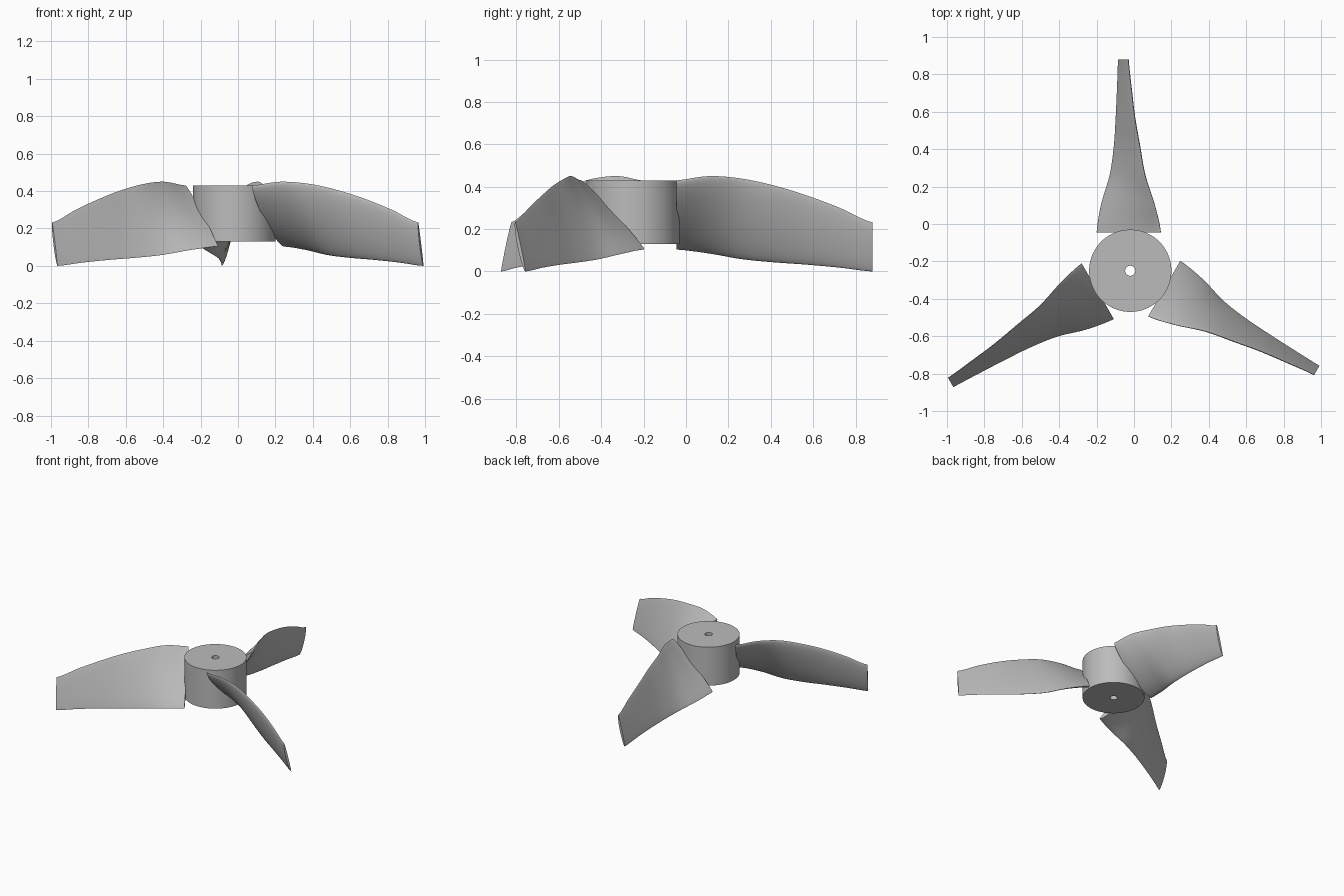
import bpy, bmesh, math
from mathutils import Matrix, Vector

cube = bpy.data.objects.get("Cube")
if cube:
    bpy.data.objects.remove(cube, do_unlink=True)

GREY = (0.5, 0.5, 0.5, 1)
grey = bpy.data.materials.new("plain_grey")
grey.use_nodes = True
grey.diffuse_color = GREY
grey.node_tree.nodes["Principled BSDF"].inputs["Base Color"].default_value = GREY

HUB = Vector((-0.02, -0.25, 0))


def finish(name, bm, matrix):
    bmesh.ops.recalc_face_normals(bm, faces=bm.faces)
    mesh = bpy.data.meshes.new(name)
    bm.to_mesh(mesh)
    bm.free()
    mesh.materials.append(grey)
    obj = bpy.data.objects.new(name, mesh)
    obj.matrix_world = matrix
    bpy.context.collection.objects.link(obj)
    bpy.ops.object.select_all(action='DESELECT')
    obj.select_set(True)
    bpy.context.view_layer.objects.active = obj
    bpy.ops.object.shade_smooth_by_angle(angle=math.radians(35))


def bridge(bm, a, b):
    for i in range(len(a)):
        j = (i + 1) % len(a)
        bm.faces.new((a[i], a[j], b[j], b[i]))


def sample(values, u):
    """Smooth curve through evenly spaced values."""
    f = u * (len(values) - 1)
    i = min(int(f), len(values) - 2)
    t = f - i
    p = [values[max(0, min(k, len(values) - 1))] for k in range(i - 1, i + 3)]
    m0, m1 = (p[2] - p[0]) / 2, (p[3] - p[1]) / 2
    return (p[1] + m0 * t + (3 * (p[2] - p[1]) - 2 * m0 - m1) * t ** 2
            + (2 * (p[1] - p[2]) + m0 + m1) * t ** 3)


# Hub: drum with a through bore
bm = bmesh.new()
rings = []
for r, z in ((0.22, 0.13), (0.22, 0.43), (0.027, 0.43), (0.027, 0.13)):
    rings.append([bm.verts.new((r * math.cos(k * math.tau / 96),
                                r * math.sin(k * math.tau / 96), z)) for k in range(96)])
for k in range(4):
    bridge(bm, rings[k], rings[(k + 1) % 4])
finish("hub", bm, Matrix.Translation(HUB))

# Blade edges from root to tip, across and up
LOW_X = (-0.18, -0.155, -0.11, -0.088, -0.078, -0.071, -0.066)
HIGH_X = (0.163, 0.128, 0.078, 0.05, 0.023, 0.005, -0.01)
LOW_Z = (0.105, 0.085, 0.058, 0.043, 0.032, 0.018, 0.0)
HIGH_Z = (0.43, 0.45, 0.438, 0.405, 0.358, 0.3, 0.232)
ROOT, TIP, STEPS, AROUND = 0.205, 1.13, 36, 40


def blade_mesh():
    bm = bmesh.new()
    sections = []
    for s in range(STEPS + 1):
        u = s / STEPS
        y = ROOT + (TIP - ROOT) * u
        low = Vector((sample(LOW_X, u), y, sample(LOW_Z, u)))
        high = Vector((sample(HIGH_X, u), y, sample(HIGH_Z, u)))
        chord = high - low
        under = Vector((chord.z, 0, -chord.x)).normalized()
        belly = 0.045 + (0.014 - 0.045) * u
        back = 0.012 + (0.004 - 0.012) * u
        ring = []
        for k in range(AROUND):
            a = k * math.tau / AROUND
            bulge = abs(math.sin(a)) ** 1.2
            offset = belly * bulge if math.sin(a) > 0 else -back * bulge
            ring.append(bm.verts.new(low + chord * (1 - math.cos(a)) / 2 + under * offset))
        sections.append(ring)
    for a, b in zip(sections, sections[1:]):
        bridge(bm, a, b)
    bm.faces.new(sections[0])
    bm.faces.new(sections[-1])
    return bm


# Three blades, a third of a turn apart
for n, side in enumerate(("back", "right", "left")):
    turn = Matrix.Rotation(n * math.tau / 3, 4, 'Z')
    finish(side + "_blade", blade_mesh(), Matrix.Translation(HUB) @ turn)
